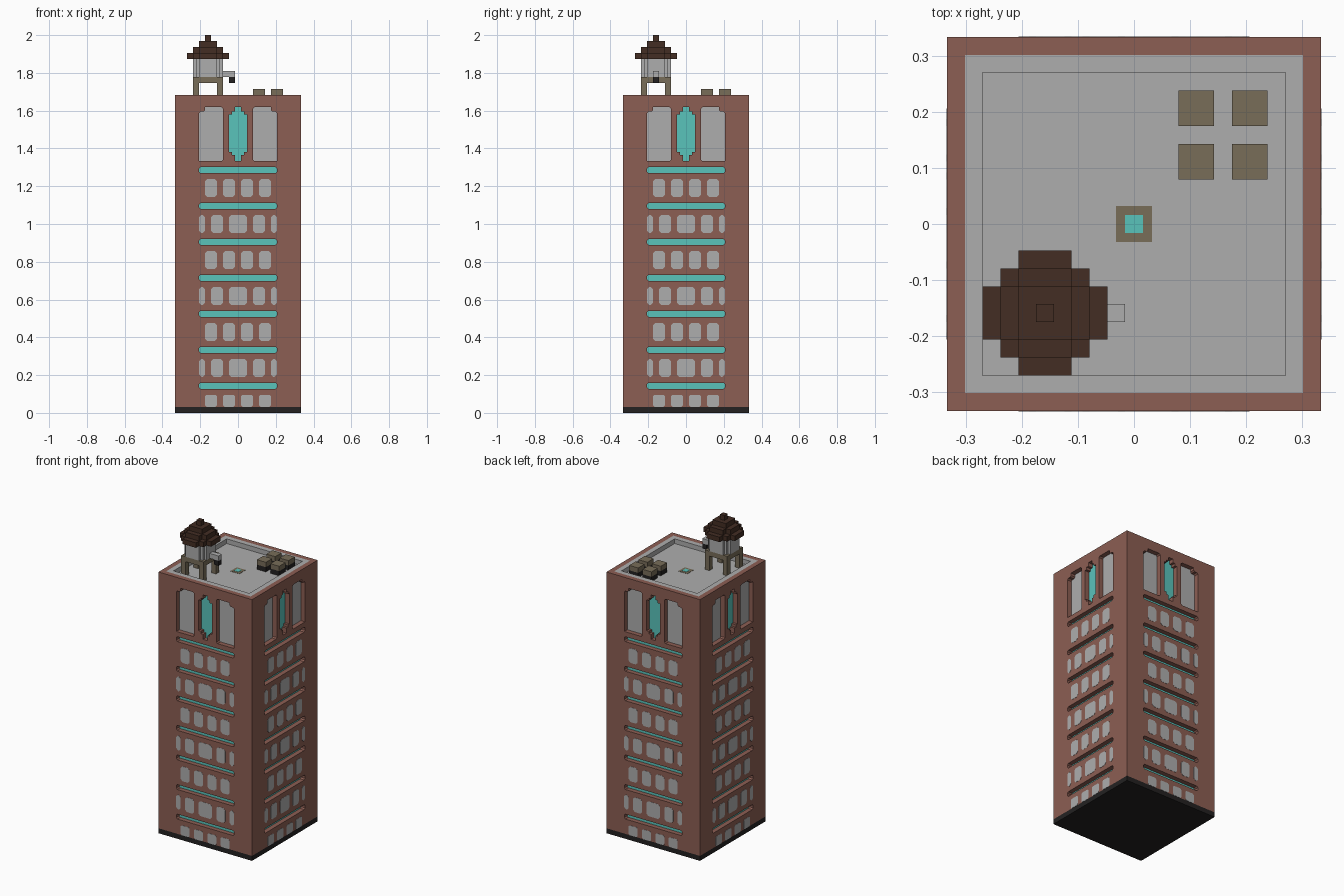
import bpy, bmesh, math
from mathutils import Matrix, Vector

if "Cube" in bpy.data.objects:
    bpy.data.objects.remove(bpy.data.objects["Cube"], do_unlink=True)

U = 1 / 63  # one block of the model


def material(name, rgb):
    lin = [((c / 255 + 0.055) / 1.055) ** 2.4 for c in rgb] + [1]
    m = bpy.data.materials.new(name)
    m.use_nodes = True
    m.diffuse_color = lin
    m.node_tree.nodes["Principled BSDF"].inputs["Base Color"].default_value = lin
    return m


BRICK = material("brick red", (140, 94, 83))
GREY = material("light grey", (174, 174, 174))
TEAL = material("teal", (90, 195, 187))
WOOD = material("dull brown", (120, 109, 89))
ROOF = material("dark brown", (67, 45, 35))
BLACK = material("near black", (35, 33, 33))


def finish(name, bm, mat):
    """Turn block units into an object with one colour."""
    bmesh.ops.recalc_face_normals(bm, faces=bm.faces)
    bmesh.ops.scale(bm, vec=(U, U, U), verts=bm.verts)
    mesh = bpy.data.meshes.new(name)
    bm.to_mesh(mesh)
    bm.free()
    mesh.materials.append(mat)
    ob = bpy.data.objects.new(name, mesh)
    bpy.context.collection.objects.link(ob)
    return ob


def add_box(bm, x, y, z):
    size = Matrix.Diagonal((x[1] - x[0], y[1] - y[0], z[1] - z[0], 1))
    centre = Vector((sum(x), sum(y), sum(z))) / 2
    bmesh.ops.create_cube(bm, size=1, matrix=Matrix.Translation(centre) @ size)


def box(name, mat, x, y, z):
    bm = bmesh.new()
    add_box(bm, x, y, z)
    return finish(name, bm, mat)


def extrude(bm, verts, offset):
    face = bm.faces.new(verts)
    ext = bmesh.ops.extrude_face_region(bm, geom=[face])["geom"]
    bmesh.ops.translate(bm, vec=offset, verts=[v for v in ext if isinstance(v, bmesh.types.BMVert)])


def four_sides(name, mat, outlines, near, far):
    """Extrude (x, z) outlines between two distances from the axis, on all four walls."""
    bm = bmesh.new()
    for k in range(4):
        rot = Matrix.Rotation(k * math.pi / 2, 3, 'Z')
        for pts in outlines:
            verts = [bm.verts.new(rot @ Vector((x, -near, z))) for x, z in pts]
            extrude(bm, verts, rot @ Vector((0, near - far, 0)))
    return finish(name, bm, mat)


def layer(name, mat, plan, z0, z1):
    """Stepped octagon centred on the tank; plan is one quadrant of corners."""
    pts = []
    for sx, sy in ((1, 1), (-1, 1), (-1, -1), (1, -1)):
        quad = [(sx * x, sy * y) for x, y in plan]
        pts += quad if sx == sy else quad[::-1]
    bm = bmesh.new()
    verts = [bm.verts.new((x + TX, y + TY, z0)) for x, y in pts]
    extrude(bm, verts, Vector((0, 0, z1 - z0)))
    return finish(name, bm, mat)


def cut_corners(x0, x1, z0, z1, c):
    return [(x0 + c, z0), (x1 - c, z0), (x1, z0 + c), (x1, z1 - c),
            (x1 - c, z1), (x0 + c, z1), (x0, z1 - c), (x0, z0 + c)]


# Facade outlines
bands = [cut_corners(-13, 13, z, z + 2, 0.5) for z in range(8, 81, 12)]
right_half = [(1, 84), (1, 86), (2, 86), (2, 87), (3, 87),
              (3, 99.5), (2, 99.5), (2, 100.5), (1, 100.5), (1, 102)]
tall_pane = right_half + [(-x, z) for x, z in reversed(right_half)]
arch = [(5.5, 84), (13, 84), (13, 100), (12.5, 100.5), (11.5, 100.5),
        (11, 101), (11, 102), (5.5, 102), (5, 101.5), (5, 84.5)]
arches = [arch, [(-x, z) for x, z in reversed(arch)]]
windows = []
for row in range(7):
    z = 12 * row
    if row % 2:
        spans = [(-13, -11), (-9, -5), (-3, 3), (5, 9), (11, 13)]
    else:
        spans = [(-11, -7), (-5, -1), (1, 5), (7, 11)]
    for x0, x1 in spans:
        windows.append(cut_corners(x0, x1, z if row else 2, z + 6, 0.8 if row else 0.5))

# Brick tower with recesses and a sunken roof
tower = box("brick_tower", BRICK, (-21, 21), (-21, 21), (2, 106))
cutters = [four_sides("facade_cutter", BRICK, bands + arches + [tall_pane], 19, 22),
           box("roof_cutter", BRICK, (-19, 19), (-19, 19), (104, 108))]
for cutter in cutters:
    cutter.hide_render = True
    mod = tower.modifiers.new("cut", 'BOOLEAN')
    mod.object = cutter
    mod.solver = 'EXACT'
bpy.context.view_layer.update()
cut_mesh = bpy.data.meshes.new_from_object(tower.evaluated_get(bpy.context.evaluated_depsgraph_get()))
tower.modifiers.clear()
tower.data = cut_mesh
cut_mesh.materials.clear()
cut_mesh.materials.append(BRICK)
for poly in cut_mesh.polygons:
    poly.material_index = 0
for cutter in cutters:
    bpy.data.objects.remove(cutter, do_unlink=True)

# Facade panels
four_sides("teal_bands", TEAL, bands, 18.9, 19.1)
four_sides("tall_teal_windows", TEAL, [tall_pane], 18.9, 19.1)
four_sides("arched_windows", GREY, arches, 18.9, 19.1)
four_sides("small_windows", GREY, windows, 20.9, 21.08)

# Base and roof deck
box("base", BLACK, (-21, 21), (-21, 21), (0, 2))
box("roof_deck", GREY, (-18.5, 18.5), (-18.5, 18.5), (103.9, 104.1))
bm = bmesh.new()
for s in (-1, 1):
    side = sorted((17 * s, 19 * s))
    add_box(bm, (-19, 19), side, (104, 106))
    add_box(bm, side, (-17, 17), (104, 106))
finish("roof_lip", bm, GREY)

# Roof hatch
box("hatch_frame", WOOD, (-2, 2), (-2, 2), (104, 104.2))
box("hatch_pane", TEAL, (-1, 1), (-1, 1), (104, 104.3))

# Roof vents
for i, x in enumerate((5, 11)):
    for j, y in enumerate((5, 11)):
        tag = f"{i}_{j}"
        box("vent_base_" + tag, BLACK, (x, x + 4), (y, y + 4), (104, 106))
        box("vent_cap_" + tag, WOOD, (x, x + 4), (y, y + 4), (106, 108))

# Water tank
TX = TY = -10
for sx in (-1, 1):
    for sy in (-1, 1):
        xs = sorted((TX + 3 * sx, TX + 5 * sx))
        ys = sorted((TY + 3 * sy, TY + 5 * sy))
        box(f"tank_leg_{sx}_{sy}", WOOD, xs, ys, (104, 110))
box("tank_platform", WOOD, (TX - 5, TX + 5), (TY - 5, TY + 5), (110, 112))
step = [(5, 3), (3, 3), (3, 5)]
layer("tank_body", GREY, [(5, 3), (4, 3), (4, 4), (3, 4), (3, 5)], 112, 118)
layer("tank_roof_eave", ROOF, [(7, 3), (5, 3), (5, 5), (3, 5), (3, 7)], 118, 120)
layer("tank_roof_middle", ROOF, step, 120, 122)
layer("tank_roof_upper", ROOF, [(3, 3)], 122, 124)
layer("tank_roof_knob", ROOF, [(1, 1)], 124, 126)
box("tank_pipe", GREY, (-6, -1), (-11, -9), (112, 114))
box("tank_spout", BLACK, (-3, -1), (-11, -9), (110, 112))
